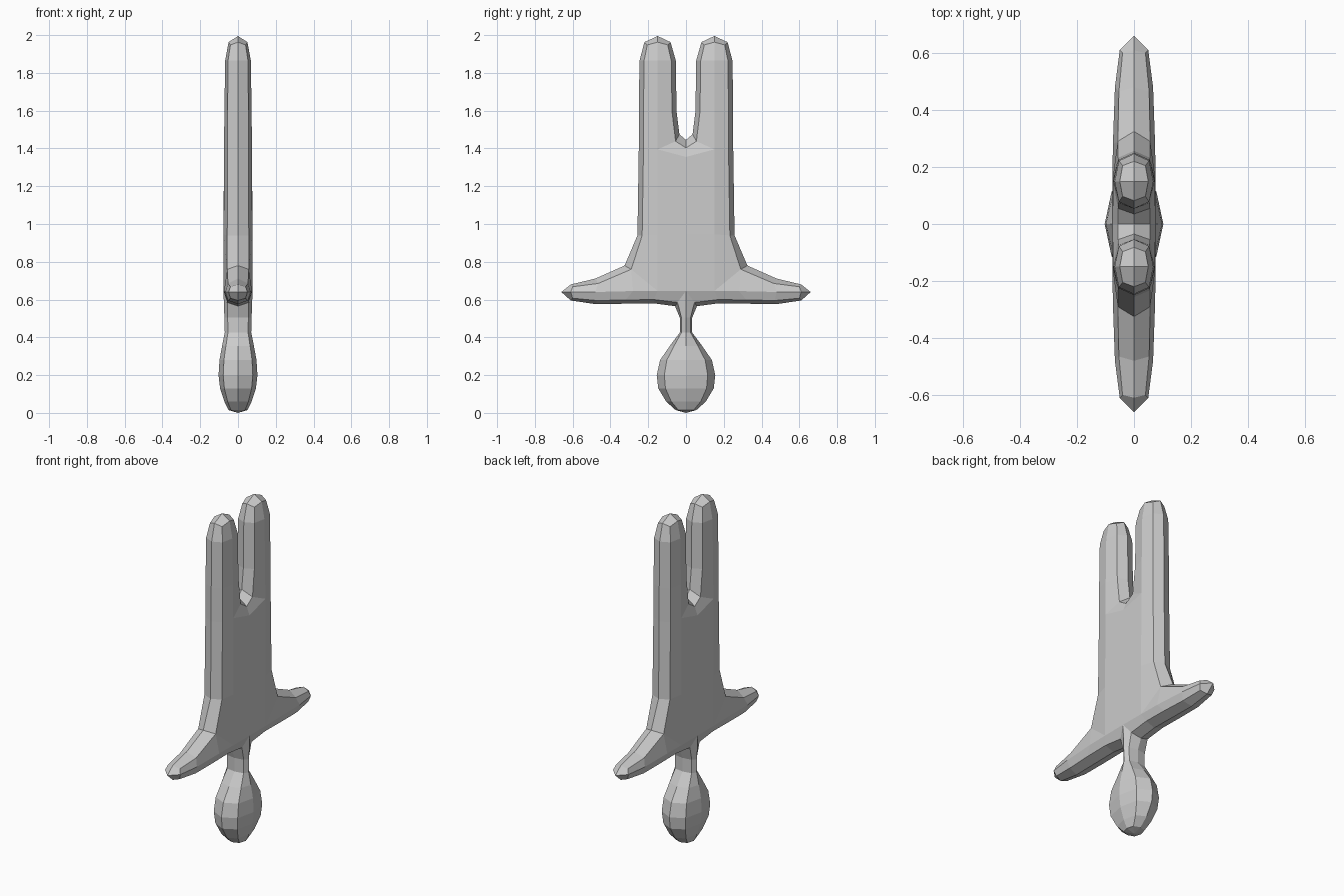
import bpy, bmesh

# Quarter skin as strips: edge ridge (y, z) at x=0 | bevel line (y, z, x) | face line (y, z, x)
pommel = [  # z, ridge y, half depth x
    (0.02, 0.055, 0.05), (0.065, 0.105, 0.072), (0.135, 0.147, 0.095),
    (0.205, 0.155, 0.103), (0.285, 0.137, 0.098), (0.36, 0.085, 0.084),
    (0.43, 0.033, 0.07), (0.51, 0.033, 0.072)]
guard_low = [
    ((0.058, 0.57), (0.045, 0.59, 0.057), (0, 0.65, 0.077)),
    ((0.17, 0.585), (0.17, 0.605, 0.057), (0.15, 0.65, 0.076)),
    ((0.325, 0.583), (0.32, 0.603, 0.057), (0.28, 0.65, 0.074)),
    ((0.48, 0.581), (0.47, 0.6, 0.053), (0.48, 0.645, 0.067))]
guard_tip = [
    ((0.61, 0.6), (0.6, 0.612, 0.04), (0.61, 0.645, 0.05)),
    ((0.66, 0.645), (0.61, 0.645, 0.05), (0.61, 0.645, 0.05)),
    ((0.61, 0.685), (0.6, 0.673, 0.04), (0.61, 0.645, 0.05))]
guard_top = [
    ((0.48, 0.716), (0.465, 0.69, 0.053), (0.48, 0.645, 0.067)),
    ((0.325, 0.785), (0.29, 0.765, 0.057), (0.28, 0.65, 0.074)),
    ((0.325, 0.785), (0.29, 0.765, 0.057), (0.15, 0.65, 0.076))]
blade = [
    ((0.257, 0.945), (0.232, 0.945, 0.057), (0.15, 0.95, 0.076)),
    ((0.25, 1.4), (0.225, 1.4, 0.056), (0.15, 1.4, 0.074)),
    ((0.25, 1.6), (0.225, 1.6, 0.055), (0.15, 1.6, 0.072)),
    ((0.246, 1.87), (0.222, 1.87, 0.053), (0.15, 1.87, 0.068))]
prong_tip = [
    ((0.22, 1.968), (0.205, 1.953, 0.04), (0.15, 1.968, 0.05)),
    ((0.15, 2.0), (0.15, 1.968, 0.05), (0.15, 1.968, 0.05)),
    ((0.082, 1.968), (0.097, 1.953, 0.04), (0.15, 1.968, 0.05))]
notch = [
    ((0.054, 1.87), (0.078, 1.87, 0.053), (0.15, 1.87, 0.068)),
    ((0.05, 1.6), (0.074, 1.6, 0.055), (0.15, 1.6, 0.072)),
    ((0.035, 1.48), (0.055, 1.443, 0.056), (0.15, 1.4, 0.074)),
    ((0, 1.45), (0, 1.408, 0.057), (0, 1.36, 0.075))]

# Octagonal pommel and neck sections
pole = ((0, 0.005), (0, 0.005, 0), (0, 0.005, 0))
handle = [pole] + [((y, z), (y * 0.74, z, x * 0.76), (0, z, x)) for z, y, x in pommel]
stations = handle + guard_low + guard_tip + guard_top + blade + prong_tip + notch
lines = [[(0, o[0], o[1]), (i[2], i[0], i[1]), (s[2], s[0], s[1])] for o, i, s in stations]

quads = []
for a, b in zip(lines, lines[1:]):
    for k in (0, 1):
        quads.append((a[k], a[k + 1], b[k + 1], b[k]))

# Middle of the broad blade face
cols = [((0.077, 0, 0.65), (0.076, 0.15, 0.65)),
        ((0.076, 0, 0.95), (0.076, 0.15, 0.95)),
        ((0.075, 0, 1.36), (0.074, 0.15, 1.4))]
for a, b in zip(cols, cols[1:]):
    quads.append((a[0], a[1], b[1], b[0]))

# Mirror the quarter into all four and weld into one skin
bm = bmesh.new()
for quad in quads:
    pts = [p for n, p in enumerate(quad) if p not in quad[:n]]
    if len(pts) < 3:
        continue
    for sx in (1, -1):
        for sy in (1, -1):
            bm.faces.new([bm.verts.new((sx * x, sy * y, z - 0.0025)) for x, y, z in pts])
bmesh.ops.remove_doubles(bm, verts=bm.verts[:], dist=0.0005)
bmesh.ops.recalc_face_normals(bm, faces=bm.faces[:])
bmesh.ops.translate(bm, verts=bm.verts[:], vec=(0, 0, -min(v.co.z for v in bm.verts)))
mesh = bpy.data.meshes.new("forked_sword")
bm.to_mesh(mesh)
bm.free()
bpy.context.collection.objects.link(bpy.data.objects.new("forked_sword", mesh))
